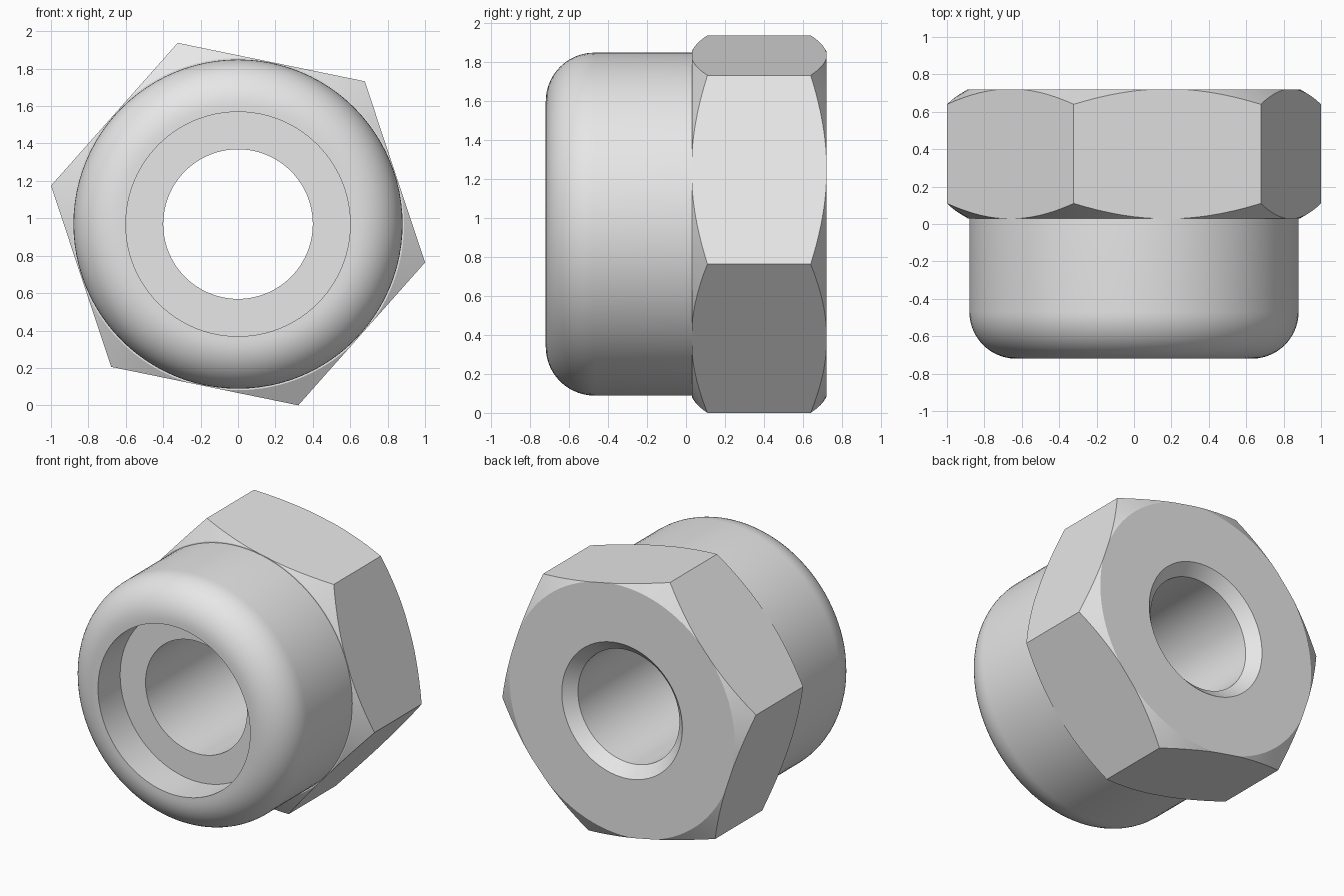
import bpy, bmesh
from math import sin, cos, pi, radians
from mathutils import Vector

cube = bpy.data.objects.get("Cube")
if cube:
    bpy.data.objects.remove(cube, do_unlink=True)

CENTRE_Z = 0.969
FRONT, SHOULDER, BACK = -0.72, 0.03, 0.72
BORE, COUNTERBORE, COLLAR = 0.40, 0.60, 0.88
HEX_RADIUS, CHAMFER_START = 1.021, 0.888

steel = bpy.data.materials.new("plain grey steel")
steel.use_nodes = True
grey = (0.8, 0.8, 0.8, 1)
steel.diffuse_color = grey
steel.node_tree.nodes["Principled BSDF"].inputs["Base Color"].default_value = grey


def make_object(name, bm):
    bmesh.ops.recalc_face_normals(bm, faces=bm.faces)
    mesh = bpy.data.meshes.new(name)
    bm.to_mesh(mesh)
    bm.free()
    mesh.materials.append(steel)
    obj = bpy.data.objects.new(name, mesh)
    obj.location.z = CENTRE_Z
    bpy.context.collection.objects.link(obj)
    return obj


def revolve(name, profile, steps=96):
    """Spin a closed (radius, y) profile about the y axis."""
    bm = bmesh.new()
    verts = [bm.verts.new((r, y, 0)) for r, y in profile]
    edges = [bm.edges.new((v, verts[i - 1])) for i, v in enumerate(verts)]
    bmesh.ops.spin(bm, geom=verts + edges, cent=(0, 0, 0), axis=(0, 1, 0),
                   angle=2 * pi, steps=steps)
    bmesh.ops.remove_doubles(bm, verts=bm.verts, dist=0.0001)
    return make_object(name, bm)


def hex_prism(name, radius, turn):
    bm = bmesh.new()
    ring = []
    for i in range(6):
        a = radians(turn + 60 * i)
        ring.append(bm.verts.new((radius * cos(a), -2, radius * sin(a))))
    face = bm.faces.new(ring)
    out = bmesh.ops.extrude_face_region(bm, geom=[face])
    moved = [g for g in out["geom"] if isinstance(g, bmesh.types.BMVert)]
    bmesh.ops.translate(bm, verts=moved, vec=Vector((0, 4, 0)))
    return make_object(name, bm)


# Section: stepped bore, rounded collar, and double-chamfered head
fillet = 0.25
rounded = [(COLLAR - fillet + fillet * sin(t * pi / 28),
            FRONT + fillet - fillet * cos(t * pi / 28)) for t in range(15)]
rim, slope = 1.1, 0.08 / (HEX_RADIUS - CHAMFER_START)
drop = (rim - CHAMFER_START) * slope
lead_in = 0.075
profile = [(COUNTERBORE, FRONT)] + rounded + [
    (COLLAR, SHOULDER), (CHAMFER_START, SHOULDER),
    (rim, SHOULDER + drop), (rim, BACK - drop),
    (CHAMFER_START, BACK), (BORE + lead_in, BACK),
    (BORE, BACK - lead_in), (BORE, FRONT + 0.25),
    (COUNTERBORE, FRONT + 0.25)]
fitting = revolve("hex_head_fitting", profile)

# Hexagonal flats cut from the chamfered head
cutter = hex_prism("hex_cutter", HEX_RADIUS, -11.6)
cutter.hide_render = True
cut = fitting.modifiers.new("hex flats", "BOOLEAN")
cut.operation = "INTERSECT"
cut.solver = "EXACT"
cut.object = cutter
bpy.ops.object.select_all(action="DESELECT")
fitting.select_set(True)
bpy.context.view_layer.objects.active = fitting
bpy.ops.object.modifier_apply(modifier=cut.name)
bpy.data.objects.remove(cutter, do_unlink=True)

bpy.ops.object.shade_smooth_by_angle(angle=radians(25))
